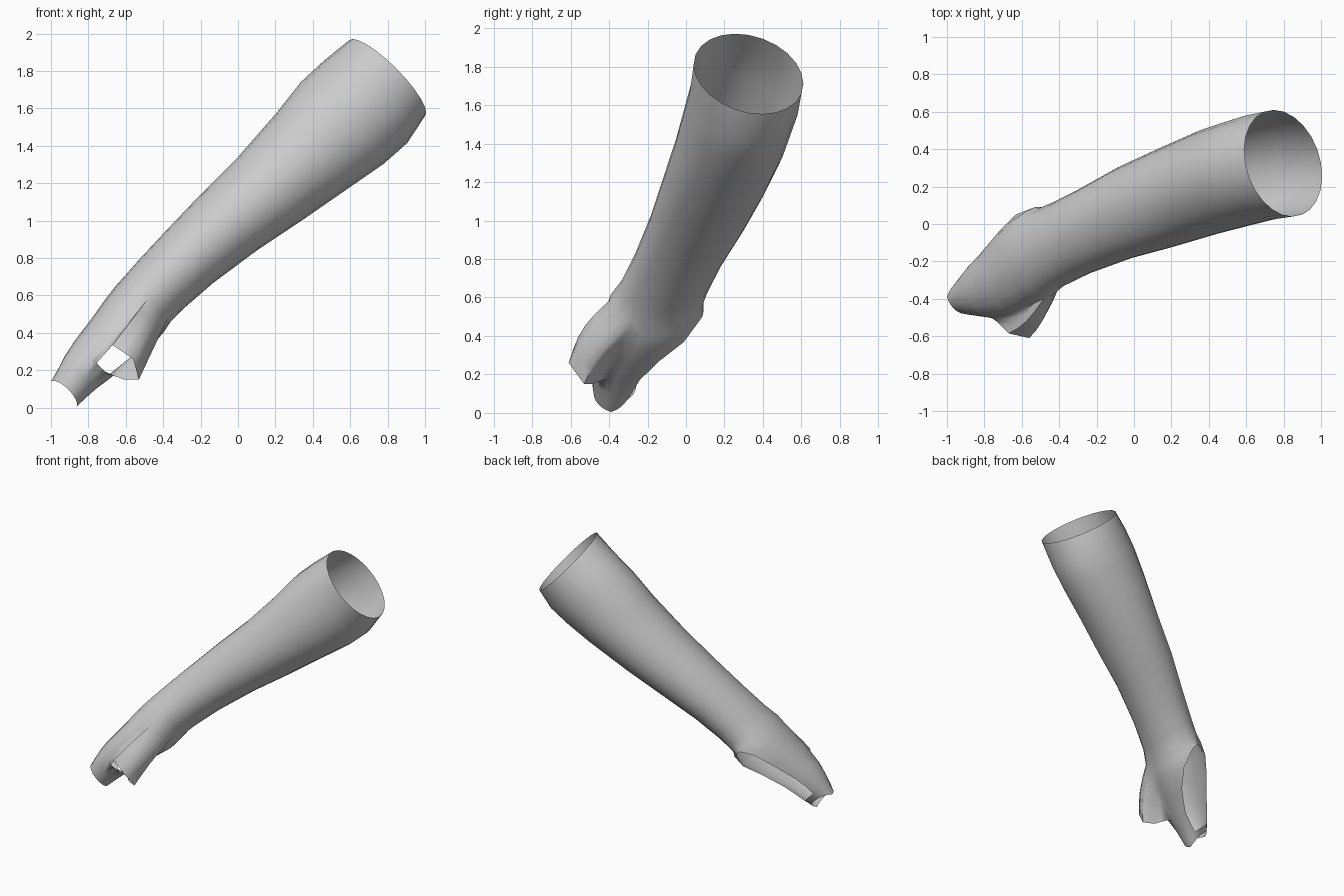
import bpy, bmesh, math
from mathutils import Vector

cube = bpy.data.objects.get("Cube")
if cube:
    bpy.data.objects.remove(cube, do_unlink=True)

mat = bpy.data.materials.new("plain grey cloth")
mat.use_nodes = True
GREY = (0.6, 0.6, 0.6, 1)
mat.diffuse_color = GREY
mat.node_tree.nodes["Principled BSDF"].inputs["Base Color"].default_value = GREY

N = 24  # points around the sleeve; column 0 points to +y, column 6 to the back of the hand

# Sections along the slanted arm: s = x + z, then low and high of d = z - x, then y range
SECTIONS = [
    (2.56, .56, 1.37, .04, .61), (2.32, .51, 1.395, .02, .59), (2.08, .525, 1.405, -.015, .555),
    (1.78, .58, 1.37, -.06, .51), (1.34, .66, 1.34, -.13, .41), (.94, .74, 1.34, -.19, .31),
    (.53, .80, 1.33, -.27, .19), (.25, .82, 1.32, -.34, .12), (.10, .82, 1.31, -.40, .09),
    (0, .80, 1.305, -.42, .09), (-.12, .79, 1.29, -.455, .075), (-.30, .815, 1.26, -.49, -.01),
    (-.52, .84, 1.23, -.50, -.14), (-.66, .86, 1.20, -.49, -.21), (-.75, .865, 1.17, -.485, -.26),
    (-.86, .87, 1.14, -.48, -.30)]
LAST = len(SECTIONS) - 1
TILT = {0: -.1, 1: -.06, 2: -.03}  # the upper hem leans with the arm
THUMB_ROWS, THUMB_COLS = (8, 12), (12, 16)

# Open side of the hand: angles of its palm edge and back edge in each section
EDGES = {9: (-14, 2), 10: (-48, 25), 11: (-62, 30), 12: (-64, 30), 13: (-58, 30), 14: (-48, 25)}
PALM_COL, BACK_COL = -3, 2


def angle(row, j):
    """Angle of a column, shifted so two columns follow the edges of the open side."""
    palm, back = EDGES.get(row, (-45, 30))
    if j <= -6 or j >= 6:
        deg = j * 15
    elif j <= PALM_COL:
        deg = palm + (-90 - palm) * (PALM_COL - j) / 3
    elif j >= BACK_COL:
        deg = back + (90 - back) * (j - BACK_COL) / 4
    else:
        deg = palm + (back - palm) * (j - PALM_COL) / (BACK_COL - PALM_COL)
    return math.radians(deg)


def signed(j):
    return j if j < N // 2 else j - N


def ring(bm, row):
    s, d0, d1, y0, y1 = SECTIONS[row]
    verts = []
    for j in range(N):
        a = angle(row, signed(j))
        y = (y0 + y1) / 2 + math.cos(a) * (y1 - y0) / 2
        d = (d0 + d1) / 2 + math.sin(a) * (d1 - d0) / 2
        ss = s + TILT.get(row, 0) * math.cos(a)
        if row == LAST:  # the finger hem dips between its two corners
            ss += .05 * abs(math.cos(a))
        verts.append(bm.verts.new(((ss - d) / 2, y, (ss + d) / 2)))
    return verts


def along(points, n):
    """n points evenly spread over a polyline, without its end point."""
    out = []
    for i in range(n):
        t = i / n * (len(points) - 1)
        k = int(t)
        out.append(Vector(points[k]).lerp(Vector(points[k + 1]), t - k))
    return out


bm = bmesh.new()
rows = [ring(bm, i) for i in range(len(SECTIONS))]
r0, r1 = THUMB_ROWS
c0, c1 = THUMB_COLS

# Sleeve and hand walls, leaving out the thumb hole and the open side
for i in range(LAST):
    for j in range(N):
        in_thumb = r0 <= i < r1 and c0 <= j < c1
        in_opening = 9 <= i < 14 and PALM_COL <= signed(j) < BACK_COL
        if in_thumb or in_opening:
            continue
        k = (j + 1) % N
        bm.faces.new((rows[i][j], rows[i + 1][j], rows[i + 1][k], rows[i][k]))

# Thumb: bridge the edge of its hole to the thumb hem
base = [rows[i][c0] for i in range(r1, r0, -1)]
base += [rows[r0][j] for j in range(c0, c1)]
base += [rows[i][c1] for i in range(r0, r1)]
base += [rows[r1][j] for j in range(c1, c0, -1)]
web, top, outer = (-.755, -.50, .24), (-.67, -.585, .335), (-.56, -.61, .26)
tip, under = (-.53, -.53, .15), (-.61, -.49, .15)
palm, inner = (-.67, -.42, .175), (-.73, -.47, .20)
hem = along([web, top], 4) + along([top, outer, tip], 4)
hem += along([tip, under, palm], 4) + along([palm, inner, web], 4)
previous = base
for t in (.25, .5, .75, 1):
    loop = []
    for b, h in zip(base, hem):
        p = b.co.lerp(h, t)
        p.y -= .08 * (h - b.co).length * math.sin(math.pi * t)
        loop.append(bm.verts.new(p))
    for k in range(len(base)):
        m = (k + 1) % len(base)
        bm.faces.new((previous[k], previous[m], loop[m], loop[k]))
    previous = loop

# Tidy up: drop unused points, make the normals face outward
bmesh.ops.delete(bm, geom=[v for v in bm.verts if not v.link_faces], context='VERTS')
bmesh.ops.recalc_face_normals(bm, faces=bm.faces)
bm.faces.ensure_lookup_table()
if bm.faces[6].normal.dot(Vector((-1, 0, 1))) < 0:
    bmesh.ops.reverse_faces(bm, faces=bm.faces)

mesh = bpy.data.meshes.new("fingerless_sleeve")
bm.to_mesh(mesh)
bm.free()
mesh.materials.append(mat)
sleeve = bpy.data.objects.new("fingerless_sleeve", mesh)
bpy.context.collection.objects.link(sleeve)
bpy.context.view_layer.objects.active = sleeve
sleeve.select_set(True)
bpy.ops.object.shade_smooth_by_angle(angle=math.radians(75))
